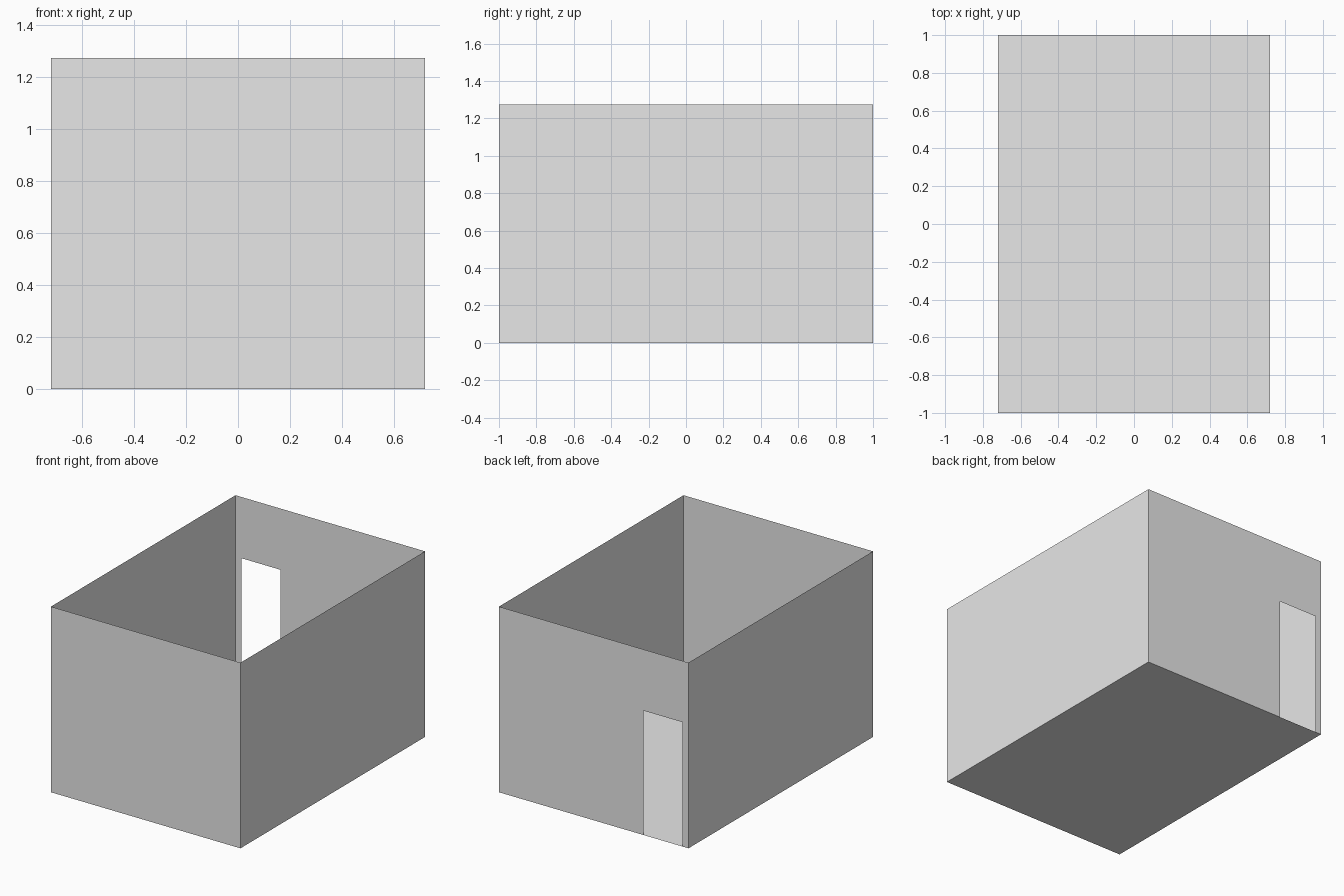
import bpy
import bmesh
from mathutils import Vector

if "Cube" in bpy.data.objects:
    bpy.data.objects.remove(bpy.data.objects["Cube"])

HALF_W, HALF_L, HEIGHT = 0.719, 1.0, 1.273
DOOR_LEFT, DOOR_RIGHT, DOOR_TOP = -0.674, -0.377, 0.853

# Plain grey plaster
plaster = bpy.data.materials.new("grey_plaster")
plaster.use_nodes = True
colour = (0.8, 0.8, 0.8, 1.0)
plaster.diffuse_color = colour
plaster.node_tree.nodes["Principled BSDF"].inputs["Base Color"].default_value = colour


def panel(name, outline, place):
    """Flat sheet from a 2D outline; place maps (u, v) into the room."""
    bm = bmesh.new()
    bm.faces.new([bm.verts.new(Vector(place(u, v))) for u, v in outline])
    mesh = bpy.data.meshes.new(name)
    bm.to_mesh(mesh)
    bm.free()
    mesh.materials.append(plaster)
    obj = bpy.data.objects.new(name, mesh)
    bpy.context.collection.objects.link(obj)
    return obj


def rectangle(half, low, high):
    return [(-half, low), (half, low), (half, high), (-half, high)]


# Floor
panel("floor", rectangle(HALF_W, -HALF_L, HALF_L), lambda u, v: (u, v, 0))

# Solid walls, facing outward
panel("front_wall", rectangle(HALF_W, 0, HEIGHT), lambda u, v: (u, -HALF_L, v))
for name, side in (("left_wall", 1), ("right_wall", -1)):
    panel(name, rectangle(HALF_L, 0, HEIGHT),
          lambda u, v: (side * HALF_W, side * u, v))

# Back wall with an open doorway reaching the floor
back_outline = [
    (-HALF_W, 0), (-HALF_W, HEIGHT), (HALF_W, HEIGHT), (HALF_W, 0),
    (DOOR_RIGHT, 0), (DOOR_RIGHT, DOOR_TOP),
    (DOOR_LEFT, DOOR_TOP), (DOOR_LEFT, 0),
]
panel("back_wall", back_outline, lambda u, v: (u, HALF_L, v))
